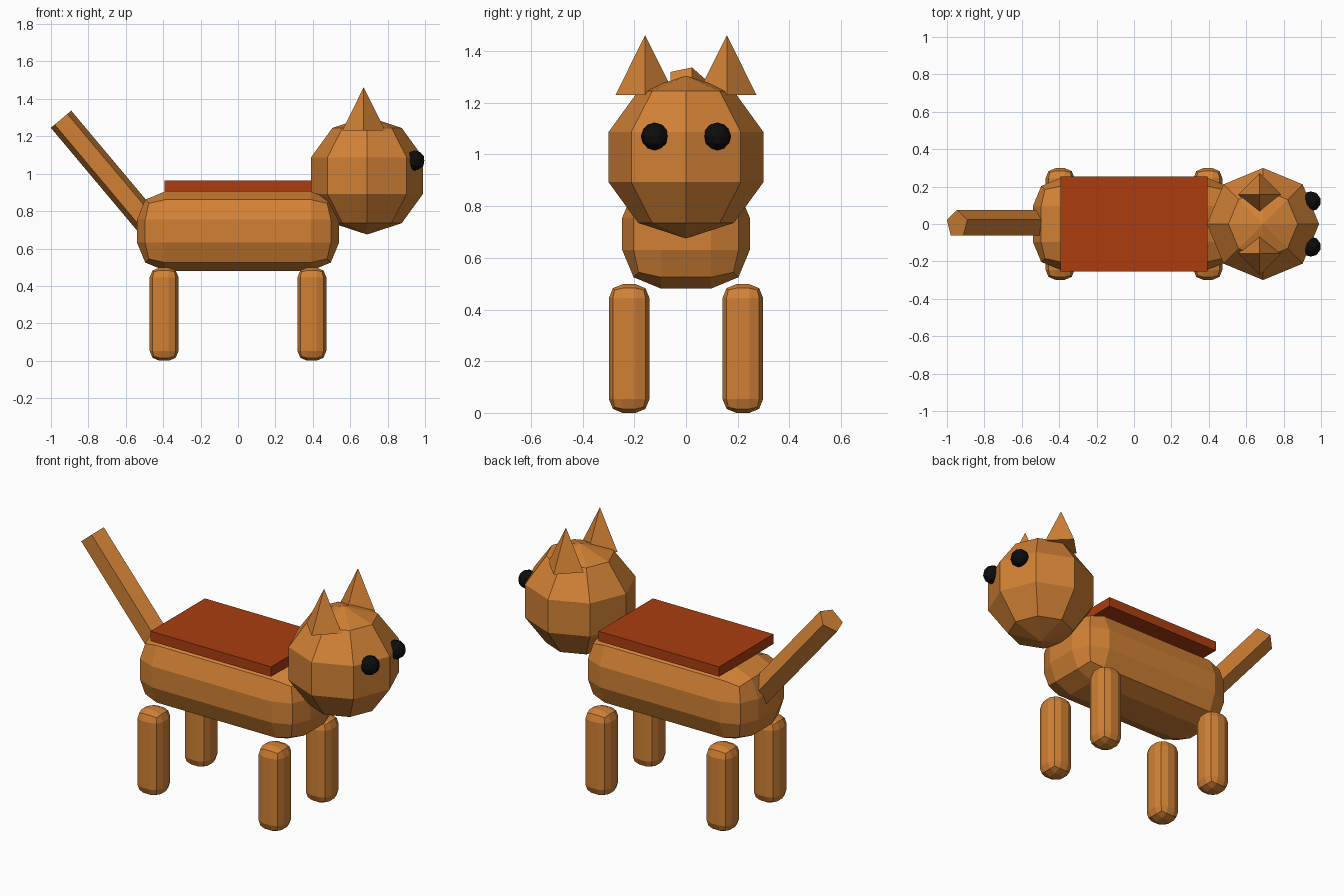
import bpy, bmesh, math
from mathutils import Matrix, Vector

cube = bpy.data.objects.get("Cube")
if cube:
    bpy.data.objects.remove(cube, do_unlink=True)


def material(name, color):
    m = bpy.data.materials.new(name)
    m.use_nodes = True
    m.diffuse_color = (*color, 1)
    bsdf = next(n for n in m.node_tree.nodes if n.type == "BSDF_PRINCIPLED")
    bsdf.inputs["Base Color"].default_value = (*color, 1)
    return m


FUR = material("orange fur", (0.64, 0.22, 0.036))
SADDLE = material("rust red", (0.41, 0.047, 0.005))
BLACK = material("black", (0.004, 0.004, 0.004))


def finish(name, bm, mat, location):
    bmesh.ops.recalc_face_normals(bm, faces=bm.faces)
    mesh = bpy.data.meshes.new(name)
    bm.to_mesh(mesh)
    bm.free()
    mesh.materials.append(mat)
    obj = bpy.data.objects.new(name, mesh)
    obj.location = location
    bpy.context.collection.objects.link(obj)
    return obj


def box(name, size, location, mat, bevel=0):
    bm = bmesh.new()
    bmesh.ops.create_cube(bm, size=1, matrix=Matrix.Diagonal((*size, 1)))
    obj = finish(name, bm, mat, location)
    if bevel:
        mod = obj.modifiers.new("rounded edges", "BEVEL")
        mod.width = bevel
        mod.segments = 2
        mod.limit_method = "NONE"
    return obj


def spike(name, sides, r1, r2, depth, location, turn=0, tilt=0):
    """Cone or prism whose first corner points to +y, tilted about y."""
    bm = bmesh.new()
    rings = []
    for r, z in ((r1, -depth / 2), (r2, depth / 2)):
        angles = [turn + i * math.tau / sides for i in range(sides)]
        rings.append([bm.verts.new((r * math.sin(a), r * math.cos(a), z)) for a in angles])
    bm.faces.new(rings[0])
    bm.faces.new(rings[1])
    for i in range(sides):
        j = (i + 1) % sides
        bm.faces.new((rings[0][i], rings[0][j], rings[1][j], rings[1][i]))
    if r2 == 0:
        bmesh.ops.remove_doubles(bm, verts=bm.verts, dist=0.0001)
    bm.transform(Matrix.Rotation(tilt, 4, "Y"))
    return finish(name, bm, FUR, location)


# Body and the flat saddle on its back
box("body", (1.08, 0.494, 0.424), (0, 0, 0.693), FUR, 0.15)
box("saddle", (0.786, 0.506, 0.058), (0, 0, 0.934), SADDLE)

# Four legs
for end, x in (("front", 0.395), ("rear", -0.395)):
    for side, y in (("left", 0.22), ("right", -0.22)):
        box(f"{end}_{side}_leg", (0.155, 0.157, 0.498), (x, y, 0.249), FUR, 0.053)

# Faceted head
bm = bmesh.new()
bmesh.ops.create_uvsphere(bm, u_segments=8, v_segments=5, radius=0.315)
finish("head", bm, FUR, (0.69, 0, 0.99))

# Ears and eyes
for side, s in (("left", 1), ("right", -1)):
    spike(f"{side}_ear", 4, 0.115, 0, 0.232, (0.672, s * 0.158, 1.346))
    bm = bmesh.new()
    bmesh.ops.create_icosphere(bm, subdivisions=2, radius=0.054)
    finish(f"{side}_eye", bm, BLACK, (0.945, s * 0.121, 1.07))

# Five-sided tail leaning backwards
lean = math.radians(-40)
length = 0.8
axis = Vector((math.sin(lean), 0, math.cos(lean)))
tip = Vector((-0.946, 0, 1.291))
spike("tail", 5, 0.075, 0.075, length, tip - axis * length / 2, tilt=lean)
